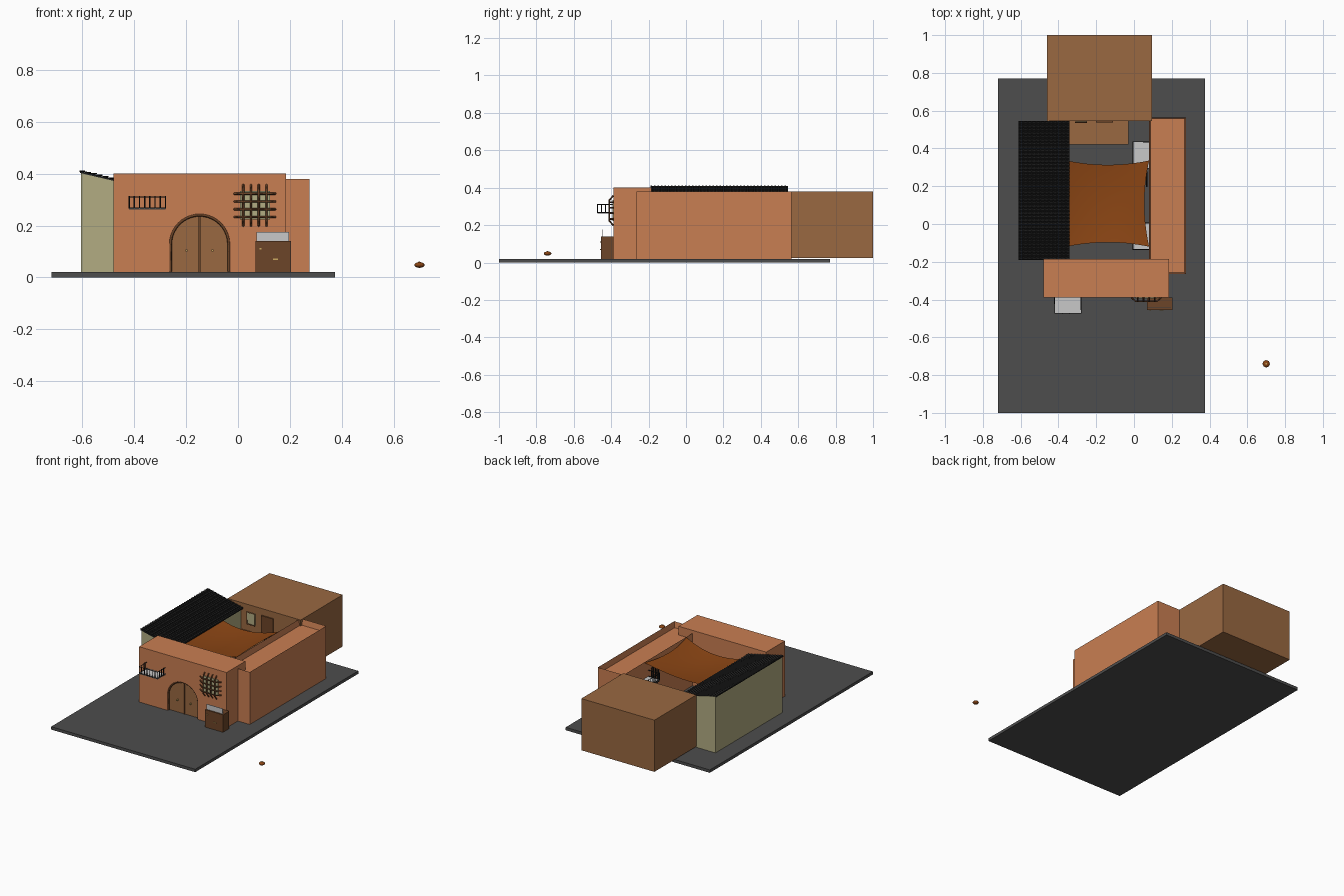
import bpy, bmesh, math
from mathutils import Matrix, Vector

if "Cube" in bpy.data.objects:
    bpy.data.objects.remove(bpy.data.objects["Cube"])


def material(name, r, g, b):
    m = bpy.data.materials.new(name)
    m.use_nodes = True
    m.diffuse_color = (r, g, b, 1)
    m.node_tree.nodes["Principled BSDF"].inputs["Base Color"].default_value = (r, g, b, 1)
    return m


TERRA = material("terracotta", .584, .209, .084)
KHAKI = material("khaki plaster", .445, .413, .223)
BROWN = material("brown", .319, .138, .053)
WOOD = material("dark wood", .150, .058, .021)
GREY = material("paving grey", .074, .074, .074)
BLACK = material("black", .011, .011, .011)
CLOTH = material("rust orange", .258, .060, .007)
WHITE = material("pale grey", .58, .58, .58)
GOLD = material("brass", .6, .4, .12)


def finish(name, bm, mat, matrix=None):
    if matrix:
        bm.transform(matrix)
    bmesh.ops.recalc_face_normals(bm, faces=bm.faces)
    me = bpy.data.meshes.new(name)
    bm.to_mesh(me)
    bm.free()
    me.materials.append(mat)
    ob = bpy.data.objects.new(name, me)
    bpy.context.collection.objects.link(ob)
    return ob


def box(name, x, y, z, mat, matrix=None, rim=0, depth=0):
    """Box from (low, high) pairs; an optional rim sinks the top."""
    bm = bmesh.new()
    bmesh.ops.create_cube(bm, size=1)
    for v in bm.verts:
        v.co = [(lo + hi) / 2 + c * (hi - lo) for c, (lo, hi) in zip(v.co, (x, y, z))]
    if rim:
        top = max(bm.faces, key=lambda f: f.calc_center_median().z)
        bmesh.ops.inset_region(bm, faces=[top], thickness=rim)
        bm.normal_update()
        inner = max(bm.faces, key=lambda f: f.calc_center_median().z + f.calc_area())
        for v in inner.verts:
            v.co.z -= depth
    return finish(name, bm, mat, matrix)


def prism(name, outline, y, mat):
    """Extrude an x-z outline between two y values."""
    bm = bmesh.new()
    face = bm.faces.new([bm.verts.new((px, y[0], pz)) for px, pz in outline])
    ext = bmesh.ops.extrude_face_region(bm, geom=[face])["geom"]
    for v in ext:
        if isinstance(v, bmesh.types.BMVert):
            v.co.y = y[1]
    return finish(name, bm, mat)


def rods(name, paths, radius, mat, matrix=None):
    cu = bpy.data.curves.new(name, "CURVE")
    cu.dimensions = "3D"
    cu.bevel_depth, cu.bevel_resolution, cu.use_fill_caps = radius, 0, True
    for path in paths:
        sp = cu.splines.new("POLY")
        sp.points.add(len(path) - 1)
        for p, co in zip(sp.points, path):
            p.co = (*co, 1)
    tmp = bpy.data.objects.new(name + "_path", cu)
    bpy.context.collection.objects.link(tmp)
    bpy.context.view_layer.update()
    me = bpy.data.meshes.new_from_object(tmp.evaluated_get(bpy.context.evaluated_depsgraph_get()))
    bpy.data.objects.remove(tmp)
    bm = bmesh.new()
    bm.from_mesh(me)
    for f in bm.faces:
        f.material_index = 0
    return finish(name, bm, mat, matrix)


def arch(cx, half, base, spring, n=20):
    """Arch outline from the lower left over the top to the lower right."""
    pts = [(cx - half * math.cos(math.pi * i / n), spring + half * math.sin(math.pi * i / n))
           for i in range(n + 1)]
    return [(cx - half, base)] + pts + [(cx + half, base)]


# Ground and main volumes
box("paving", (-.72, .375), (-1, .77), (0, .02), GREY)
box("back_house", (-.46, .095), (.545, 1), (.025, .38), BROWN)
box("side_wing", (.08, .275), (-.265, .565), (.02, .38), TERRA, rim=.01, depth=.04)
box("front_house", (-.48, .185), (-.36, -.185), (.02, .4), TERRA)
DOOR_X, DOOR_R, SPRING = -.148, .117, .128
prism("front_wall", [(-.48, .4), (-.48, .02)] + arch(DOOR_X, DOOR_R, .02, SPRING)
      + [(.185, .02), (.185, .4)], (-.388, -.36), TERRA)
prism("low_wing", [(-.605, .02), (-.36, .02), (-.36, .35), (-.605, .408)], (-.185, .545), KHAKI)

# Arched double door
prism("door_leaves", arch(DOOR_X, DOOR_R, .02, SPRING), (-.37, -.358), BROWN)
rods("door_frame", [[(x, -.382, z) for x, z in arch(DOOR_X, DOOR_R - .004, .022, SPRING)]], .006, WOOD)
box("door_split", (DOOR_X - .004, DOOR_X + .004), (-.376, -.365), (.02, .24), WOOD)
for side in (-1, 1):
    x = DOOR_X + side * .05
    box("door_handle", (x - .004, x + .004), (-.382, -.37), (.1, .108), GOLD)

# Tiled roof: rippled along its length, stepped down its slope
bm = bmesh.new()
ROWS, RIBS = 12, 40
lines = []
for i in range(ROWS):
    for end in (0, 1):
        t = (i + end) / ROWS
        x = -.612 + .27 * t
        z = .410 - .064 * t + (.005 if end else 0)
        lines.append([bm.verts.new((x, -.19 + .735 * j / (RIBS * 4),
                                    z + .003 * math.sin(j * math.pi / 2))) for j in range(RIBS * 4 + 1)])
for a, b in zip(lines, lines[1:]):
    for j in range(RIBS * 4):
        bm.faces.new((a[j], b[j], b[j + 1], a[j + 1]))
finish("tiled_roof", bm, BLACK)
prism("roof_deck", [(-.61, .403), (-.343, .34), (-.343, .347), (-.61, .41)], (-.189, .545), BLACK)

# Cloth awning over the courtyard
bm = bmesh.new()
bmesh.ops.create_grid(bm, x_segments=24, y_segments=24, size=1)
for v in bm.verts:
    u, w = v.co.x, v.co.y
    right = max(u, 0)
    v.co = (-.138 + .218 * u - .025 * right * (1 - w * w),
            .108 + .228 * w * (1 - .1 * (1 - u * u)),
            .36 + .017 * u - .03 * (1 - u * u) - .012 * (1 - w * w))
awning = finish("awning", bm, CLOTH)
for p in awning.data.polygons:
    p.use_smooth = True


def balcony(name, place):
    """Railed balcony projecting towards local -y."""
    w, d, h = .07, .085, .045
    box(name + "_floor", (-w, w), (-d, 0), (-.004, .002), WHITE, place)
    rail = [(-w, 0), (-w, -d), (w, -d), (w, 0)]
    bars = [[(x, y, z) for x, y in rail] for z in (.003, h)]
    spots = [(-w + 2 * w * i / 7, -d) for i in range(8)]
    spots += [(s * w, -d * k / 4) for s in (-1, 1) for k in range(1, 4)]
    bars += [[(x, y, 0), (x, y, h + .004)] for x, y in spots]
    rods(name + "_railing", bars, .0025, BLACK, place)


balcony("front_balcony", Matrix.Translation((-.35, -.388, .265)))
for y in (.365, -.065):
    balcony("court_balcony", Matrix.Translation((.08, y, .265)) @ Matrix.Rotation(-math.pi / 2, 4, "Z"))

# Barred window on the front
WX, WZ = .065, .278
box("window_pane", (WX - .058, WX + .058), (-.394, -.385), (WZ - .055, WZ + .055), KHAKI)
bars = []
for i in range(4):
    o = -.045 + .03 * i
    cage = [(-.08, -.388), (-.055, -.41), (.055, -.41), (.08, -.388)]
    bars.append([(WX + a, y, WZ + o) for a, y in cage])
    bars.append([(WX + o, y, WZ + a) for a, y in cage])
rods("window_bars", bars, .0045, WOOD)

# Cabinet with an upright panel beside the front door
box("cabinet", (.068, .205), (-.455, -.388), (.02, .14), WOOD)
box("cabinet_panel", (.072, .196), (-.446, -.443), (.138, .176), WHITE)
box("cabinet_pull", (.135, .155), (-.459, -.455), (.068, .072), GOLD)
box("cabinet_knob", (.083, .09), (-.459, -.455), (.108, .113), GOLD)

# Terrace, door and window on the courtyard side of the back house
box("terrace", (-.36, -.03), (.42, .545), (.18, .2), BROWN)
for x in (-.34, -.045):
    box("terrace_post", (x - .012, x + .012), (.425, .449), (.02, .18), BROWN)
box("terrace_door", (-.2, -.11), (.537, .546), (.2, .335), WOOD)
box("terrace_window", (-.31, -.25), (.538, .546), (.25, .33), KHAKI)
rods("terrace_window_frame", [[(-.31, .538, .25), (-.31, .538, .33), (-.25, .538, .33),
                               (-.25, .538, .25), (-.31, .538, .25)]], .004, WOOD)

# Dark grille on the courtyard side of the side wing
rods("court_grille", [[(.068, y, .2), (.068, y, .32)] for y in (.2, .218, .236, .254, .272)]
     + [[(.068, .195, z), (.068, .277, z)] for z in (.2, .26, .32)], .004, BLACK)

# Ribbed round gourd away from the house
bm = bmesh.new()
bmesh.ops.create_uvsphere(bm, u_segments=32, v_segments=12, radius=1)
for v in bm.verts:
    rib = 1 - .1 * abs(math.sin(4 * math.atan2(v.co.y, v.co.x)))
    v.co = Vector((.7 + .02 * rib * v.co.x, -.74 + .02 * rib * v.co.y, .048 + .011 * v.co.z))
gourd = finish("gourd", bm, CLOTH)
for p in gourd.data.polygons:
    p.use_smooth = True
box("gourd_stem", (.697, .703), (-.743, -.737), (.057, .062), GOLD)
